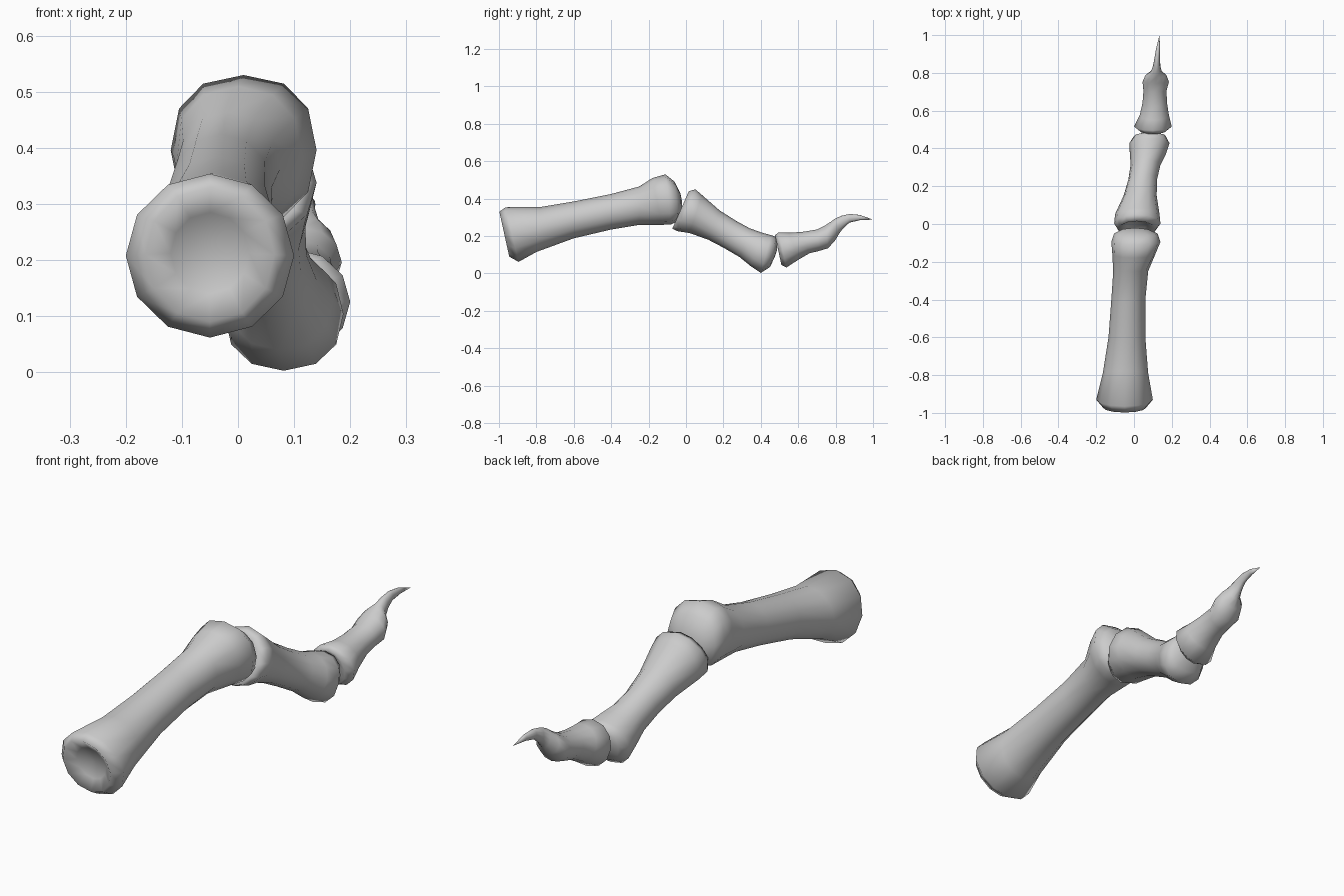
import bpy, bmesh, math

SIDES = 12


def power(v, e):
    return math.copysign(abs(v) ** e, v)


def bone(name, start, sections, end):
    """Loft tilted rings: (top y, top z, bottom y, bottom z, x left, x right[, squareness])."""
    bm = bmesh.new()
    rings = []
    for s in sections:
        yt, zt, yb, zb, xl, xr = s[:6]
        e = s[6] if len(s) > 6 else 1.0
        ring = []
        for i in range(SIDES):
            a = 2 * math.pi * i / SIDES
            u, v = power(math.cos(a), e), power(math.sin(a), e)
            ring.append(bm.verts.new(((xl + xr) / 2 + v * (xr - xl) / 2,
                                      (yt + yb) / 2 + u * (yt - yb) / 2,
                                      (zt + zb) / 2 + u * (zt - zb) / 2)))
        rings.append(ring)
    for r, q in zip(rings, rings[1:]):
        for i in range(SIDES):
            j = (i + 1) % SIDES
            bm.faces.new((r[i], r[j], q[j], q[i]))
    for point, ring in ((start, rings[0]), (end, rings[-1])):
        p = bm.verts.new(point)
        for i in range(SIDES):
            bm.faces.new((p, ring[i], ring[(i + 1) % SIDES]))
    bmesh.ops.recalc_face_normals(bm, faces=bm.faces[:])
    for f in bm.faces:
        f.smooth = True
    mesh = bpy.data.meshes.new(name)
    bm.to_mesh(mesh)
    bm.free()
    ob = bpy.data.objects.new(name, mesh)
    bpy.context.collection.objects.link(ob)
    return ob


# long proximal bone: cupped socket, shaft, rounded knuckle
bone("proximal_bone", (-.05, -.925, .215), [
    (-.955, .285, -.925, .14, -.12, .02),
    (-.998, .33, -.945, .09, -.165, .065),
    (-.965, .354, -.895, .062, -.2, .1),
    (-.78, .355, -.80, .115, -.165, .075),
    (-.60, .385, -.60, .188, -.135, .06),
    (-.40, .425, -.40, .235, -.12, .06),
    (-.25, .465, -.25, .26, -.11, .075),
    (-.18, .51, -.13, .26, -.115, .115, .9),
    (-.11, .53, -.08, .262, -.12, .14, .85),
    (-.06, .49, -.04, .28, -.105, .125, .85),
    (-.03, .43, -.024, .33, -.06, .07),
], (.005, -.02, .38))

# middle bone, sloping down
bone("middle_bone", (.015, .02, .33), [
    (.02, .395, -.03, .27, -.04, .07),
    (.015, .44, -.073, .24, -.085, .115),
    (.05, .45, -.045, .226, -.105, .14),
    (.085, .42, .02, .216, -.1, .135),
    (.18, .337, .12, .18, -.055, .12),
    (.27, .28, .20, .138, -.03, .122),
    (.34, .242, .286, .088, -.018, .14),
    (.40, .22, .345, .04, -.022, .17, .95),
    (.455, .205, .40, .003, -.025, .188, .9),
    (.482, .195, .45, .035, 0, .168, .9),
    (.487, .165, .475, .09, .05, .12),
], (.085, .488, .13))

# end bone with the curved claw growing from its knob
bone("claw_bone", (.1, .512, .135), [
    (.495, .18, .515, .09, .07, .13),
    (.476, .205, .51, .045, .03, .17),
    (.495, .22, .537, .032, 0, .2),
    (.55, .218, .60, .073, .03, .185),
    (.62, .222, .66, .108, .045, .175),
    (.70, .235, .71, .12, .05, .172),
    (.745, .258, .76, .135, .045, .185),
    (.775, .277, .80, .18, .06, .172),
    (.795, .292, .82, .215, .09, .147),
    (.83, .308, .842, .243, .1, .14),
    (.874, .318, .874, .272, .108, .137),
    (.93, .313, .93, .285, .117, .138),
], (.135, 1.0, .288))
